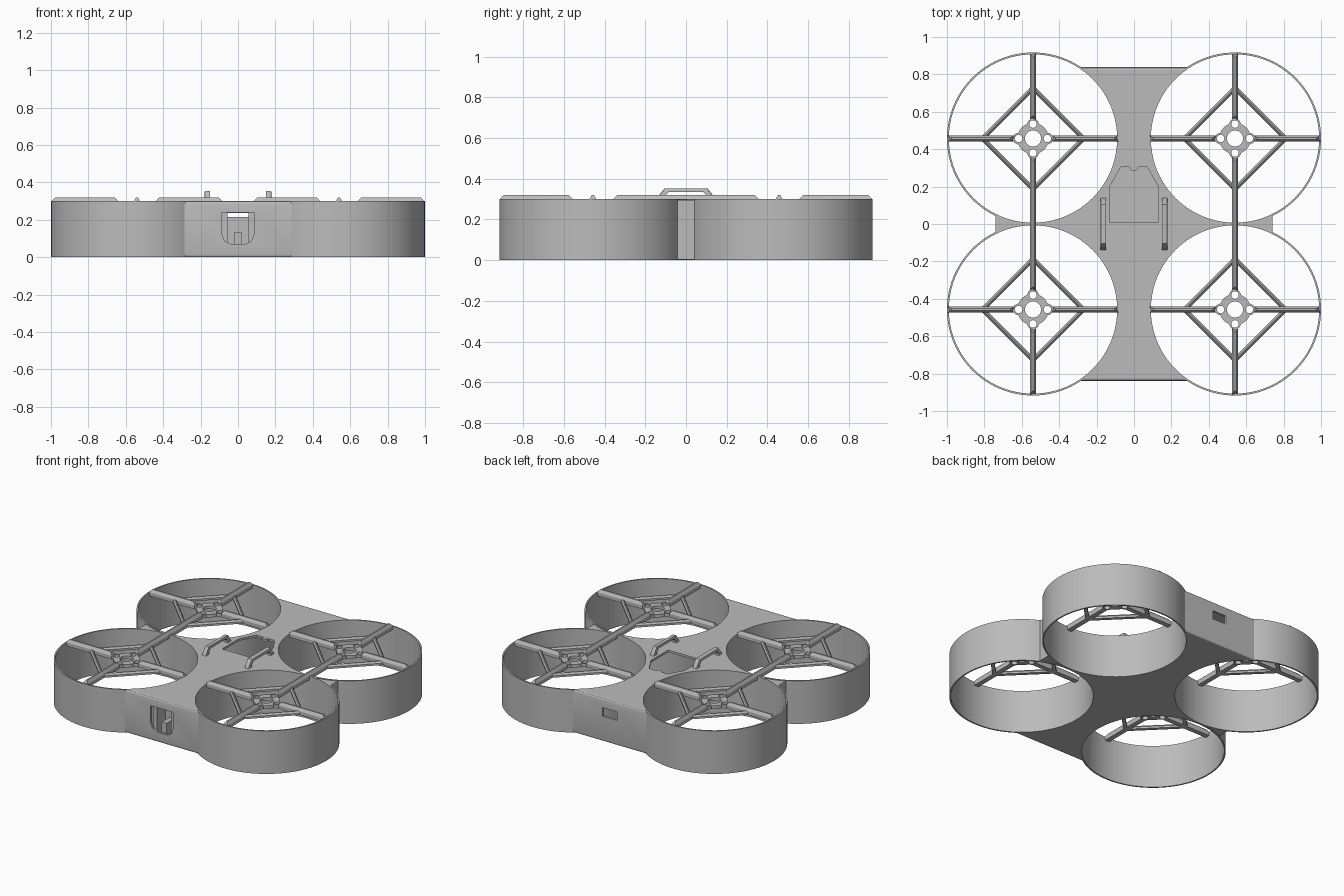
import bpy, bmesh
from math import cos, sin, pi, radians, sqrt, atan2
from mathutils import Vector, Matrix

old = bpy.data.objects.get("Cube")
if old:
    bpy.data.objects.remove(old, do_unlink=True)

grey = bpy.data.materials.new("matte_grey")
grey.use_nodes = True
COLOUR = (0.5, 0.5, 0.5, 1)
grey.diffuse_color = COLOUR
grey.node_tree.nodes["Principled BSDF"].inputs["Base Color"].default_value = COLOUR

CX, CY = 0.54, 0.457          # rotor centres
R_OUT, R_IN = 0.46, 0.45      # duct radii
TOP, WALL = 0.30, 0.015
END_Y = 0.84
QUADS = [(sx, sy) for sx in (-1, 1) for sy in (-1, 1)]


def finish(name, bm, smooth=True):
    bmesh.ops.recalc_face_normals(bm, faces=bm.faces)
    mesh = bpy.data.meshes.new(name)
    bm.to_mesh(mesh)
    bm.free()
    ob = bpy.data.objects.new(name, mesh)
    bpy.context.collection.objects.link(ob)
    mesh.materials.append(grey)
    if smooth:
        shade(ob)
    return ob


def select(ob):
    bpy.ops.object.select_all(action="DESELECT")
    ob.select_set(True)
    bpy.context.view_layer.objects.active = ob


def shade(ob):
    select(ob)
    bpy.ops.object.shade_smooth_by_angle(angle=radians(30))


def prism(points, lo, hi, axis="z"):
    """Extrude a 2D outline along z, y or x."""
    place = {"z": lambda a, b, h: (a, b, h),
             "y": lambda a, b, h: (a, h, b),
             "x": lambda a, b, h: (h, a, b)}[axis]
    bm = bmesh.new()
    face = bm.faces.new([bm.verts.new(place(a, b, lo)) for a, b in points])
    new = bmesh.ops.extrude_face_region(bm, geom=[face])["geom"]
    move = Vector(place(0, 0, hi - lo))
    bmesh.ops.translate(bm, vec=move, verts=[v for v in new if isinstance(v, bmesh.types.BMVert)])
    return bm


def circle(r, x=0, y=0, n=32):
    return [(x + r * cos(2 * pi * i / n), y + r * sin(2 * pi * i / n)) for i in range(n)]


def box(x0, x1, z0, z1):
    return [(x0, z0), (x1, z0), (x1, z1), (x0, z1)]


def cut(ob, cutters):
    """Subtract cutters from an object and discard them."""
    for c in cutters:
        c.hide_render = True
        mod = ob.modifiers.new("cut", "BOOLEAN")
        mod.operation, mod.solver, mod.object = "DIFFERENCE", "EXACT", c
        select(ob)
        bpy.ops.object.modifier_apply(modifier=mod.name)
        bpy.data.objects.remove(c, do_unlink=True)
    shade(ob)


def arc_edge(r, x_a, x_b, n=32):
    """Lower-left side of the +x +y duct circle, by angle from x_a to x_b."""
    def angle(x, side):
        return atan2(side * sqrt(r * r - (x - CX) ** 2), x - CX) % (2 * pi)
    a, b = angle(x_a, 1), angle(x_b, -1)
    return [(CX + r * cos(a + (b - a) * i / n), CY + r * sin(a + (b - a) * i / n))
            for i in range(n + 1)]


def waist_outline(r, end_y, x_side):
    """Hourglass plan between the four ducts."""
    x_end = CX - sqrt(r * r - (end_y - CY) ** 2)
    q = arc_edge(r, x_end, x_side)
    right = q + [(x, -y) for x, y in reversed(q)]
    return right + [(-x, y) for x, y in reversed(right)]


# Hollow centre body with rounded front and back edges
bm = prism(waist_outline(0.455, END_Y, CX), 0, TOP)
rims = [e for e in bm.edges
        if all(abs(abs(v.co.y) - END_Y) < 1e-4 for v in e.verts)
        and abs(e.verts[0].co.z - e.verts[1].co.z) < 1e-4]
bmesh.ops.bevel(bm, geom=rims, offset=0.014, segments=3, profile=0.5, affect="EDGES")
body = finish("centre_body", bm, False)

hatch = [(-0.13, 0.01), (0.13, 0.01), (0.13, 0.2), (0.07, 0.305), (-0.07, 0.305), (-0.13, 0.2)]
window = [(-0.085, 0.24), (-0.085, 0.12), (-0.07, 0.085), (-0.04, 0.07),
          (0.04, 0.07), (0.07, 0.085), (0.085, 0.12), (0.085, 0.24)]
cut(body, [
    finish("cavity_cutter", prism(waist_outline(0.461, END_Y - WALL, 0.44), WALL, TOP - WALL), False),
    finish("hatch_cutter", prism(hatch, 0.2, 0.4), False),
    finish("window_cutter", prism(window, -0.9, -0.75, "y"), False),
    finish("port_cutter", prism(box(-0.055, 0.055, 0.175, 0.235), 0.75, 0.9, "y"), False),
])

# Hatch latch tab and the camera mount inside the front window
finish("hatch_tab", prism(circle(0.022, 0, 0.305, 24), TOP - WALL, TOP - 0.001))
finish("camera_plate", prism(box(-0.1, 0.1, WALL, 0.215), -0.72, -0.705, "y"))
finish("camera_post", prism(box(-0.018, 0.018, WALL, 0.135), -0.815, -0.72, "y"))
for side, s in (("right", -1), ("left", 1)):
    finish(side + "_camera_cheek", prism(box(s * 0.055, s * 0.085, WALL, 0.24), -0.815, -0.72, "y"))

# Webs filling the gap between front and rear ducts
for side, s in (("right", -1), ("left", 1)):
    edge = []
    for i in range(13):
        x = CX + 0.2 * i / 12
        edge.append((s * x, CY - sqrt(0.455 ** 2 - (x - CX) ** 2)))
    web = prism(edge + [(x, -y) for x, y in reversed(edge)], 0.004, TOP - 0.004)
    finish(side + "_side_web", web)


def bar(bm, start, end, width, base, shoulder, top, slope=0.02):
    """Roof-topped bar with sloping ends."""
    a, b = Vector(start), Vector(end)
    d = (b - a).normalized()
    n = Vector((-d.y, d.x))
    h = width / 2
    section = [(-h, base, 0), (h, base, 0), (h, shoulder, 0),
               (h * 0.3, top, slope), (-h * 0.3, top, slope), (-h, shoulder, 0)]
    loops = []
    for p, sign in ((a, 1), (b, -1)):
        loops.append([bm.verts.new((*(p + n * o + d * sign * inset), z)) for o, z, inset in section])
    bm.faces.new(loops[0])
    bm.faces.new(loops[1])
    for i in range(6):
        j = (i + 1) % 6
        bm.faces.new((loops[0][i], loops[0][j], loops[1][j], loops[1][i]))


def duct():
    """Open tube with a thin wall."""
    bm = bmesh.new()
    n = 96
    rings = [[bm.verts.new((x, y, z)) for x, y in circle(r, 0, 0, n)]
             for r, z in ((R_OUT, 0), (R_OUT, TOP), (R_IN, TOP), (R_IN, 0))]
    for k in range(4):
        a, b = rings[k], rings[(k + 1) % 4]
        for i in range(n):
            j = (i + 1) % n
            bm.faces.new((a[i], a[j], b[j], b[i]))
    return finish("duct", bm)


def hub():
    """Lobed motor plate with a shaft hole and four bolt holes."""
    n = 96
    rim = []
    for i in range(n):
        t = 2 * pi * i / n
        r = 0.084 + 0.026 * max(0, cos(4 * t))
        rim.append((r * cos(t), r * sin(t)))
    plate = finish("motor_plate", prism(rim, 0.278, TOP), False)
    holes = [circle(0.043)]
    holes += [circle(0.02, 0.077 * cos(k * pi / 2), 0.077 * sin(k * pi / 2), 20) for k in range(4)]
    cut(plate, [finish("hole_cutter", prism(h, 0.2, 0.4), False) for h in holes])
    return plate


def spokes():
    """Four arms plus a diamond of braces."""
    bm = bmesh.new()
    for k in range(4):
        d = Vector((round(cos(k * pi / 2)), round(sin(k * pi / 2))))
        e = Vector((-d.y, d.x))
        bar(bm, d * 0.1, d * 0.457, 0.034, 0.275, TOP, 0.32)
        bar(bm, d * 0.27, e * 0.27, 0.024, 0.275, 0.288, TOP, 0)
    return finish("rotor_spokes", bm, False)


# Repeat duct, motor plate and spokes at the four corners
for part in (duct(), hub(), spokes()):
    base_name = part.name
    for sx, sy in QUADS:
        copy = part.copy()
        copy.name = "%s_%s_%s" % ("rear" if sy > 0 else "front", "left" if sx > 0 else "right", base_name)
        copy.location = (sx * CX, sy * CY, 0)
        bpy.context.collection.objects.link(copy)
    bpy.data.objects.remove(part, do_unlink=True)

# Ridges carrying the arms across the touching ducts
for side, s in (("right", -1), ("left", 1)):
    bm = bmesh.new()
    bar(bm, (s * CX, -0.06), (s * CX, 0.06), 0.034, 0.275, TOP, 0.32)
    finish(side + "_duct_ridge", bm, False)

# Strap handles on the deck
for side, s in (("right", -1), ("left", 1)):
    half = [(0.14, 0.298), (0.128, 0.325), (0.105, 0.353)]
    inner = [(0.085, 0.335), (0.105, 0.315), (0.105, 0.298)]
    loop = half + [(-y, z) for y, z in reversed(half)]
    loop += [(-y, z) for y, z in reversed(inner)] + inner
    bm = prism(loop, s * 0.15, s * 0.18, "x")
    outer = [e for e in bm.edges if all(abs(v.co.x - s * 0.18) < 1e-4 and v.co.z > 0.32 for v in e.verts)
             and max(v.co.z for v in e.verts) > 0.35]
    bmesh.ops.bevel(bm, geom=outer, offset=0.008, segments=2, profile=0.5, affect="EDGES")
    finish(side + "_strap_handle", bm)
